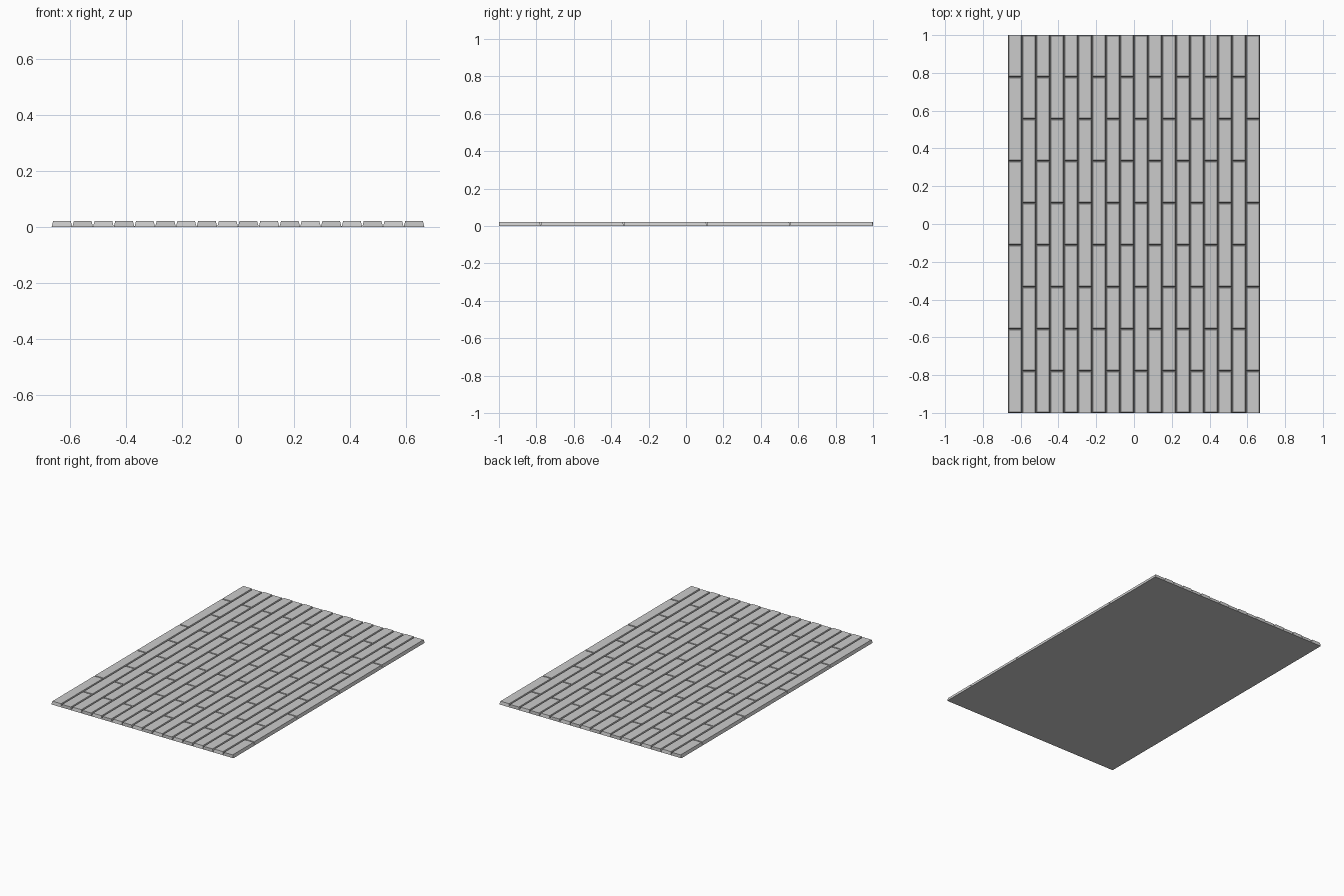
import bpy, bmesh

if "Cube" in bpy.data.objects:
    bpy.data.objects.remove(bpy.data.objects["Cube"])

COLS = 18
WIDTH = 4 / 3
CW = WIDTH / COLS          # column width
BL = 2 / 4.5               # full block length
H = 0.021                  # block height
BX, BY = 0.0055, 0.0045    # top inset of the sloped sides


def add_block(bm, x0, x1, y0, y1, in0, in1):
    """Block with sloped sides: full size below, smaller on top."""
    low = [bm.verts.new(p) for p in
           ((x0, y0, 0), (x1, y0, 0), (x1, y1, 0), (x0, y1, 0))]
    top = [bm.verts.new(p) for p in
           ((x0 + BX, y0 + in0, H), (x1 - BX, y0 + in0, H),
            (x1 - BX, y1 - in1, H), (x0 + BX, y1 - in1, H))]
    bm.faces.new(low[::-1])
    bm.faces.new(top)
    for i in range(4):
        j = (i + 1) % 4
        bm.faces.new((low[i], low[j], top[j], top[i]))


# Columns of paving blocks in running bond, half blocks at alternating ends
for c in range(COLS):
    bm = bmesh.new()
    x0 = -WIDTH / 2 + c * CW
    if c % 2 == 0:
        ys = [-1 + BL * i for i in range(5)] + [1]
    else:
        ys = [-1] + [1 - BL * i for i in range(4, -1, -1)]
    for i in range(len(ys) - 1):
        cut_low = c % 2 == 1 and i == 0                # half block, cut flat
        cut_high = c % 2 == 0 and i == len(ys) - 2
        add_block(bm, x0, x0 + CW, ys[i], ys[i + 1],
                  0 if cut_low else BY, 0 if cut_high else BY)
    name = f"paving_column_{c + 1:02d}"
    mesh = bpy.data.meshes.new(name)
    bm.to_mesh(mesh)
    bm.free()
    bpy.context.collection.objects.link(bpy.data.objects.new(name, mesh))
